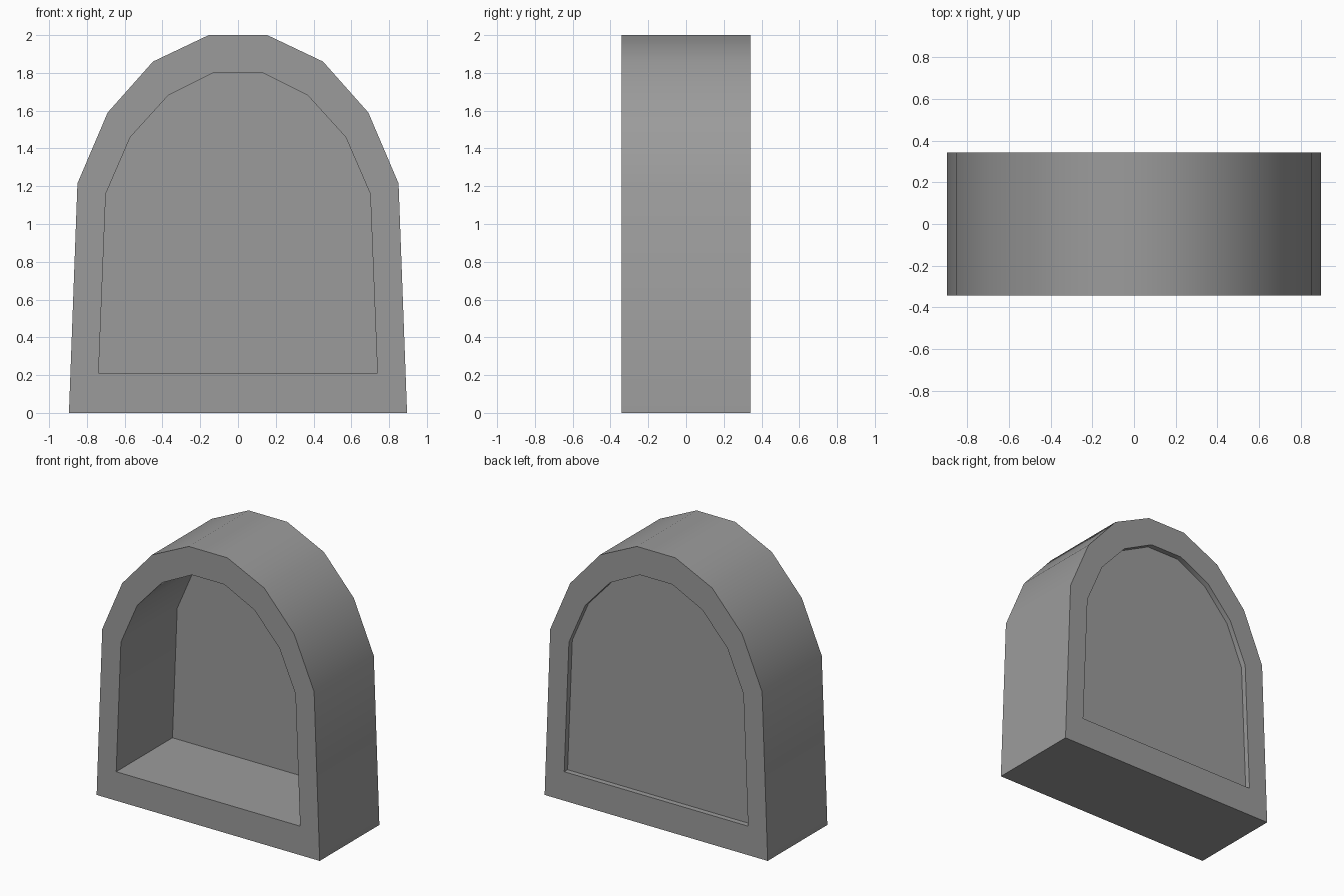
import bpy, bmesh, math

if "Cube" in bpy.data.objects:
    bpy.data.objects.remove(bpy.data.objects["Cube"])

HALF_DEPTH = 0.342
PANEL_Y = 0.303

# right-hand half profiles (x, z), bottom to top
OUTER = [(0.895, 0), (0.85, 1.215), (0.69, 1.59), (0.45, 1.86), (0.155, 2.0)]
INNER = [(0.738, 0.21), (0.70, 1.16), (0.57, 1.46), (0.37, 1.68), (0.13, 1.80)]

grey = bpy.data.materials.new("dark_grey")
grey.diffuse_color = (0.33, 0.33, 0.33, 1)
grey.use_nodes = True
grey.node_tree.nodes["Principled BSDF"].inputs["Base Color"].default_value = grey.diffuse_color


def mirrored(half):
    return half + [(-x, z) for x, z in reversed(half)]


def ring(bm, profile, y):
    return [bm.verts.new((x, y, z)) for x, z in profile]


def finish(name, bm):
    mesh = bpy.data.meshes.new(name)
    bm.to_mesh(mesh)
    bm.free()
    mesh.materials.append(grey)
    obj = bpy.data.objects.new(name, mesh)
    bpy.context.collection.objects.link(obj)
    bpy.ops.object.select_all(action='DESELECT')
    obj.select_set(True)
    bpy.context.view_layer.objects.active = obj
    bpy.ops.object.shade_smooth_by_angle(angle=math.radians(30))
    return obj


# arched frame: outer front -> outer back -> inner back -> inner front
outer, inner = mirrored(OUTER), mirrored(INNER)
bm = bmesh.new()
rings = [ring(bm, outer, -HALF_DEPTH), ring(bm, outer, HALF_DEPTH),
         ring(bm, inner, HALF_DEPTH), ring(bm, inner, -HALF_DEPTH)]
n = len(outer)
for k in range(4):
    a, b = rings[k], rings[(k + 1) % 4]
    for i in range(n):
        j = (i + 1) % n
        bm.faces.new((a[i], a[j], b[j], b[i]))
bmesh.ops.recalc_face_normals(bm, faces=bm.faces)
finish("arched_frame", bm)

# thin panel set just inside the back of the opening
bm = bmesh.new()
bm.faces.new(ring(bm, inner, PANEL_Y))
finish("back_panel", bm)
